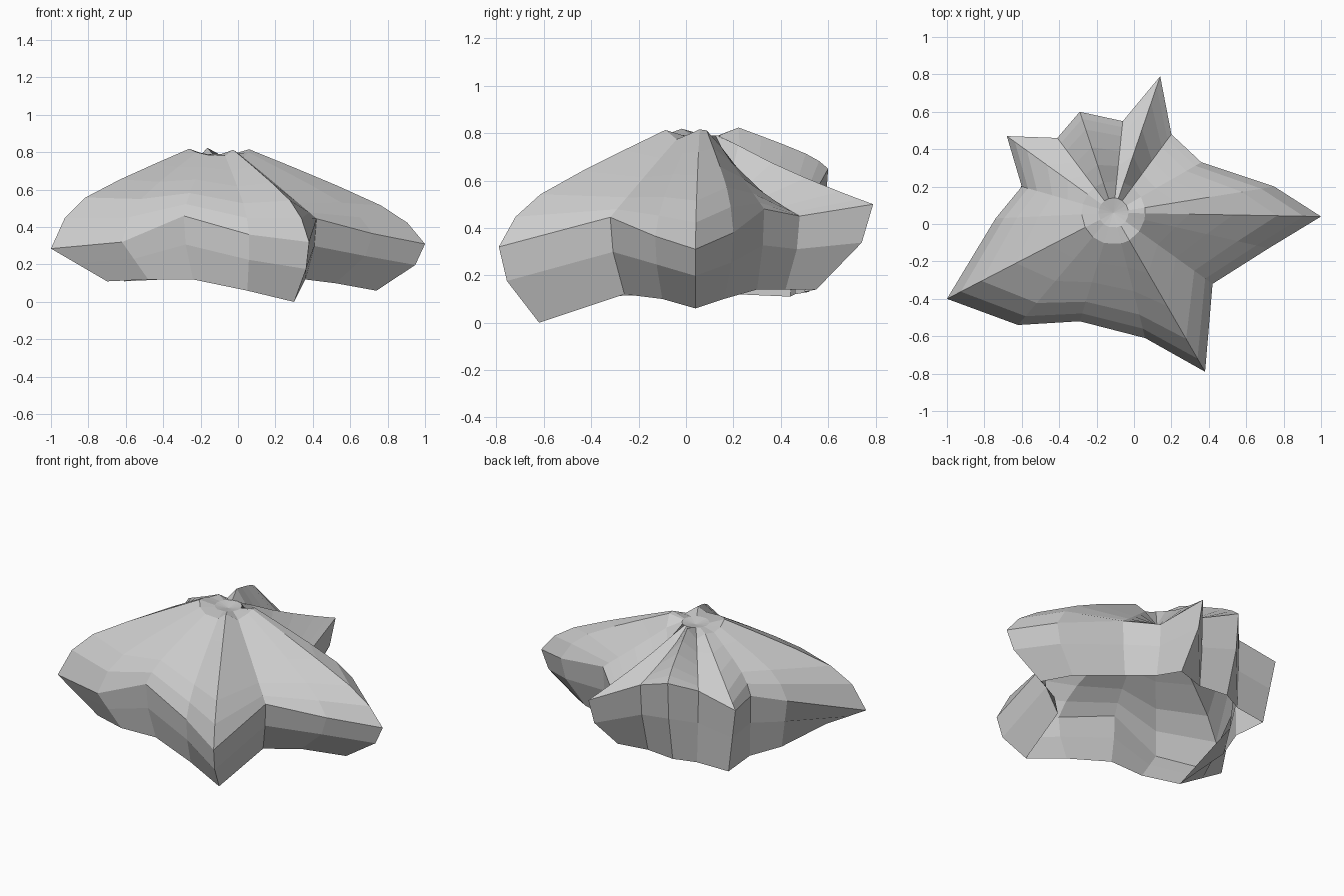
import bpy, bmesh
from mathutils import Vector

# Star-shaped open canopy: lobe tips and notches around the rim
# rim x, y, z | hem x, y, z | shape: positive = lip drop, negative = sunken gully
CONTROLS = [
    (1.00, 0.04, 0.31, 0.74, 0.04, 0.06, 0.11),      # right tip
    (0.75, 0.20, 0.38, 0.60, 0.16, 0.10, 0.12),
    (0.36, 0.33, 0.48, 0.32, 0.30, 0.14, -0.1),      # notch
    (0.20, 0.48, 0.45, 0.18, 0.42, 0.14, -0.5),
    (0.14, 0.79, 0.50, 0.10, 0.55, 0.14, -0.35),     # back tip
    (-0.06, 0.55, 0.56, -0.08, 0.50, 0.13, -0.4),    # notch
    (-0.29, 0.60, 0.65, -0.27, 0.52, 0.13, 0.03),    # small back tip
    (-0.41, 0.46, 0.58, -0.40, 0.46, 0.12, -0.2),    # notch
    (-0.68, 0.47, 0.53, -0.61, 0.44, 0.11, -0.1),    # back left tip
    (-0.60, 0.20, 0.50, -0.60, 0.21, 0.12, 0.08),    # notch
    (-0.74, 0.03, 0.44, -0.68, 0.00, 0.12, 0.12),
    (-1.00, -0.40, 0.285, -0.70, -0.42, 0.11, 0.20), # left tip
    (-0.62, -0.54, 0.32, -0.48, -0.50, 0.12, 0.16),
    (-0.29, -0.52, 0.46, -0.24, -0.49, 0.12, 0.06),  # notch
    (0.06, -0.61, 0.36, 0.05, -0.55, 0.06, 0.09),
    (0.38, -0.79, 0.32, 0.30, -0.62, 0.00, 0.14),    # front tip
    (0.42, -0.32, 0.445, 0.36, -0.26, 0.12, 0.0),    # notch
    (0.72, -0.13, 0.365, 0.52, -0.10, 0.10, 0.08),
]
CENTRE = Vector((-0.11, 0.06, 0.775))
TOP = 0.88
STEPS = (0.25, 0.5, 0.75, 0.9, 1.0)


def column(c):
    """One vertical strip: round crown, lobed dome, then the wall to the hem."""
    rim, hem, shape = Vector(c[:3]), Vector(c[3:6]), c[6]
    flat = Vector((rim.x - CENTRE.x, rim.y - CENTRE.y, 0))
    reach = flat.length
    drop, power = max(shape, 0), 1.05 + min(shape, 0)
    pts = [CENTRE + flat * (0.08 / reach) + Vector((0, 0, 0.015))]
    inner = 0.17 / reach
    for t in [inner] + [inner + (1 - inner) * s for s in STEPS]:
        p = CENTRE + flat * t
        p.z = TOP - (TOP - rim.z - drop) * t ** power - drop * t ** 12
        pts.append(p)
    lean = 0.45 if rim.x < -0.5 else 0.2
    out = rim.lerp(hem, lean)
    pts.append(Vector((out.x, out.y, rim.z * 0.55 + hem.z * 0.45)))
    pts.append(hem)
    return pts


bm = bmesh.new()
cols = [[bm.verts.new(p) for p in column(c)] for c in CONTROLS]
apex = bm.verts.new(CENTRE)
for a, b in zip(cols, cols[1:] + cols[:1]):
    bm.faces.new((apex, a[0], b[0]))
    for i in range(len(a) - 1):
        bm.faces.new((a[i], a[i + 1], b[i + 1], b[i]))
bm.normal_update()

mesh = bpy.data.meshes.new("star_canopy")
bm.to_mesh(mesh)
bm.free()
canopy = bpy.data.objects.new("star_canopy", mesh)
bpy.context.collection.objects.link(canopy)
